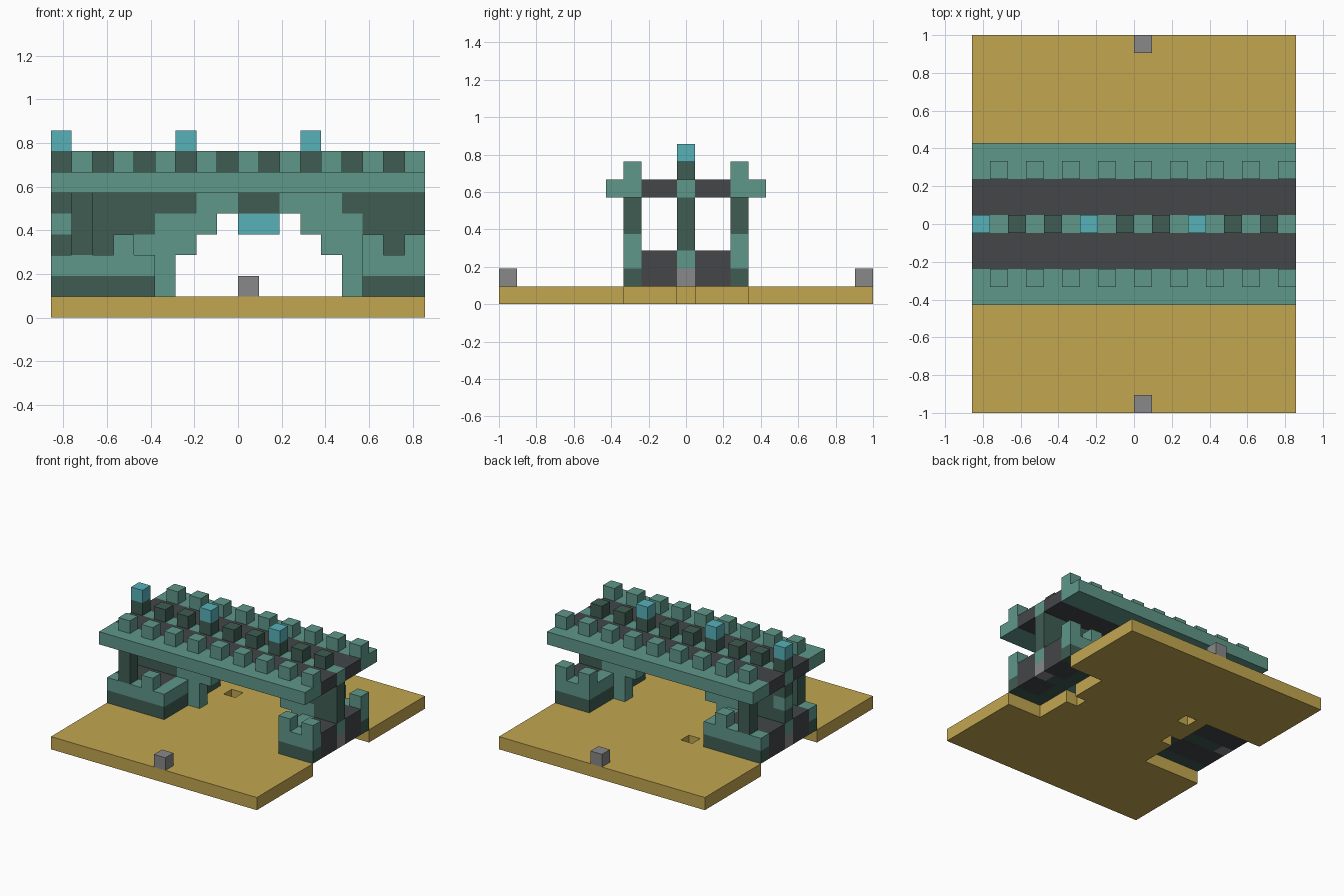
import bpy
import bmesh

cube = bpy.data.objects.get("Cube")
if cube:
    bpy.data.objects.remove(cube, do_unlink=True)

# The model sits on a lattice of 18 x 21 x 9 cells
U = 2 / 21
NX, NY = 18, 21


def point(i, j, k):
    return ((i - NX / 2) * U, (j - NY / 2) * U, k * U)


def material(name, hex_code):
    def linear(c):
        return c / 12.92 if c <= 0.04045 else ((c + 0.055) / 1.055) ** 2.4
    rgb = [linear(v / 255) for v in bytes.fromhex(hex_code)]
    mat = bpy.data.materials.new(name)
    mat.use_nodes = True
    mat.diffuse_color = (*rgb, 1)
    bsdf = mat.node_tree.nodes["Principled BSDF"]
    bsdf.inputs["Base Color"].default_value = (*rgb, 1)
    bsdf.inputs["Roughness"].default_value = 0.9
    return mat


sand = material("sand", "C2A650")
light = material("light green stone", "5F9789")
dark = material("dark green stone", "3E5C51")
teal = material("teal lantern", "56B1B8")
road = material("dark grey paving", "434647")
grey = material("grey stone", "888888")


def finish(name, bm, mat):
    bmesh.ops.recalc_face_normals(bm, faces=bm.faces)
    mesh = bpy.data.meshes.new(name)
    bm.to_mesh(mesh)
    bm.free()
    mesh.materials.append(mat)
    obj = bpy.data.objects.new(name, mesh)
    bpy.context.collection.objects.link(obj)


def blocks(name, mat, *boxes):
    """Each box is three (first, last) cell ranges; a bare number is one cell."""
    bm = bmesh.new()
    for box in boxes:
        spans = [r if isinstance(r, tuple) else (r, r) for r in box]
        low = point(*[s[0] for s in spans])
        high = point(*[s[1] + 1 for s in spans])
        verts = bmesh.ops.create_cube(bm, size=1)["verts"]
        for v in verts:
            v.co = [h if c > 0 else l for c, l, h in zip(v.co, low, high)]
    finish(name, bm, mat)


# Ground slab, open under the two abutments and the arch feet, with one pit
def is_open(i, j):
    under_abutment = (i <= 4 or i >= 15) and 7 <= j <= 13
    under_foot = i in (5, 14) and j == 10
    return under_abutment or under_foot or (i, j) == (6, 13)


bm = bmesh.new()
for i in range(NX):
    for j in range(NY):
        if not is_open(i, j):
            corners = ((i, j), (i + 1, j), (i + 1, j + 1), (i, j + 1))
            bm.faces.new([bm.verts.new(point(a, b, 0)) for a, b in corners])
bmesh.ops.remove_doubles(bm, verts=bm.verts, dist=U / 100)
top = bmesh.ops.extrude_face_region(bm, geom=bm.faces[:], use_keep_orig=True)["geom"]
for v in top:
    if isinstance(v, bmesh.types.BMVert):
        v.co.z = U
finish("ground_slab", bm, sand)

# Marker stones at the front and back edges
blocks("marker_stones", grey, (9, 0, 1), (9, NY - 1, 1))

SIDES = (7, 13)
LANES = ((8, 9), (11, 12))

# Abutments: coloured courses, paved lanes, inner end walls, merlons
for side, ends, lane_x, inner, middle, end in (
        ("right", (0, 4), (0, 3), 4, (1, 4), 0),
        ("left", (15, 17), (16, 17), 15, (15, 16), 17)):
    for k, mat, course in ((1, dark, "lower"), (2, light, "upper")):
        walls = [(ends, j, k) for j in SIDES] + [(inner, j, k) for j in LANES]
        blocks(f"{side}_abutment_{course}_course", mat, *walls, (middle, 10, k))
    blocks(f"{side}_abutment_paving", road, *[(lane_x, j, (1, 2)) for j in LANES])
    blocks(f"{side}_end_stone", grey, (end, 10, 1))
    blocks(f"{side}_end_cap", light, (end, 10, 2))
blocks("abutment_merlons", light, *[(i, j, 3) for i in (3, 15, 17) for j in SIDES])
blocks("deck_columns", dark, *[(1, j, (3, 5)) for j in SIDES])

# Central wall: stepped light arch set in dark spandrels
blocks("arch", light,
       (5, 10, (1, 2)), (14, 10, (1, 2)),
       ((4, 6), 10, 3), ((13, 15), 10, 3),
       ((5, 7), 10, 4), ((12, 14), 10, 4),
       ((7, 8), 10, 5), ((11, 13), 10, 5))
blocks("spandrels", dark,
       ((0, 3), 10, 3), ((16, 17), 10, 3),
       ((1, 4), 10, 4), ((15, 17), 10, 4),
       ((0, 6), 10, 5), ((14, 17), 10, 5))
blocks("end_wall_stone", light, (0, 10, 4))
blocks("keystone", dark, ((9, 10), 10, 5))
blocks("hanging_lantern", teal, ((9, 10), 10, 4))

# Deck
full = (0, NX - 1)
blocks("deck_kerbs", light, *[(full, j, 6) for j in ((6, 7), 10, (13, 14))])
blocks("deck_paving", road, *[(full, j, 6) for j in LANES])

# Battlements, central posts and lanterns
blocks("battlements", light, *[(i, j, 7) for i in range(1, NX, 2) for j in SIDES])
blocks("central_posts", dark, *[(i, 10, 7) for i in range(0, NX, 2)])
blocks("post_lanterns", teal, *[(i, 10, 8) for i in range(0, NX, 6)])
